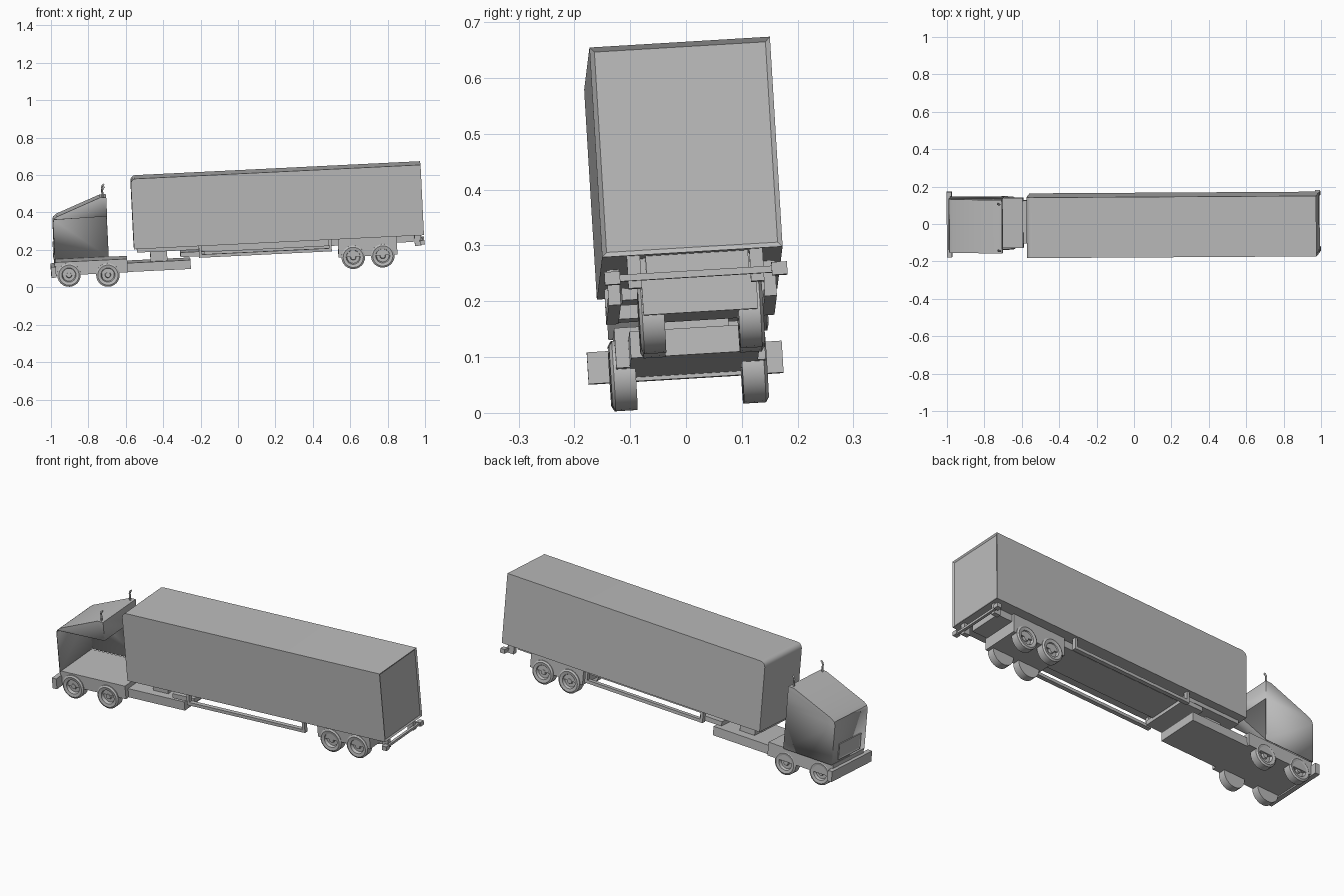
import bpy, bmesh, math
from mathutils import Matrix, Vector

old = bpy.data.objects.get("Cube")
if old:
    bpy.data.objects.remove(old)

# One plain grey for the whole vehicle
grey = bpy.data.materials.new("plain_grey")
grey.use_nodes = True
colour = (0.5, 0.5, 0.5, 1)
grey.diffuse_color = colour
grey.node_tree.nodes["Principled BSDF"].inputs["Base Color"].default_value = colour

# The vehicle stands on a slope: slight yaw, pitch and roll
TILT = (Matrix.Translation((0, 0, -0.004))
        @ Matrix.Rotation(math.radians(0.35), 4, 'Z')
        @ Matrix.Rotation(math.radians(-2.8), 4, 'Y')
        @ Matrix.Rotation(math.radians(3.45), 4, 'X'))
MID = 0.02          # centre line of the vehicle


def finish(name, bm, smooth=False):
    bmesh.ops.recalc_face_normals(bm, faces=bm.faces)
    bm.transform(TILT)
    mesh = bpy.data.meshes.new(name)
    bm.to_mesh(mesh)
    bm.free()
    mesh.materials.append(grey)
    ob = bpy.data.objects.new(name, mesh)
    bpy.context.scene.collection.objects.link(ob)
    if smooth:
        bpy.ops.object.select_all(action='DESELECT')
        ob.select_set(True)
        bpy.context.view_layer.objects.active = ob
        bpy.ops.object.shade_smooth_by_angle(angle=math.radians(35))
    return ob


def box_mesh(x, y, z):
    bm = bmesh.new()
    size = [b - a for a, b in (x, y, z)]
    centre = [(a + b) / 2 for a, b in (x, y, z)]
    bmesh.ops.create_cube(bm, size=1, matrix=Matrix.Translation(centre) @ Matrix.Diagonal((*size, 1)))
    return bm


def box(name, x, y, z):
    return finish(name, box_mesh(x, y, z))


def wide(half, mid=MID):
    return (mid - half, mid + half)


def facing(bm, direction):
    return max(bm.faces, key=lambda f: f.calc_center_median().dot(Vector(direction)))


def wheel(name, x, y, z, side):
    # Lathed tyre with a dished rim and raised hub
    profile = [(0, .014), (.013, .014), (.016, .004), (.033, .004), (.038, .019),
               (.054, .0225), (.063, .017), (.063, -.0225), (0, -.0225)]
    bm = bmesh.new()
    verts = [bm.verts.new((r, side * d, 0)) for r, d in profile]
    edges = [bm.edges.new(pair) for pair in zip(verts, verts[1:])]
    bmesh.ops.spin(bm, geom=verts + edges, axis=(0, 1, 0), cent=(0, 0, 0),
                   angle=math.tau, steps=24)
    bmesh.ops.remove_doubles(bm, verts=bm.verts, dist=1e-5)
    bm.transform(Matrix.Translation((x, y, z)))
    finish(name, bm, True)


# Trailer body: rounded front top edge and a recessed rear door
bm = box_mesh((-.546, 1.006), wide(.162), (.243, .62))
door = facing(bm, (1, 0, 0))
bmesh.ops.inset_region(bm, faces=[door], thickness=.012)
bmesh.ops.translate(bm, verts=door.verts, vec=(-.006, 0, 0))
front_top = [e for e in bm.edges if all(v.co.x < -.5 and v.co.z > .6 for v in e.verts)]
bmesh.ops.bevel(bm, geom=front_top, offset=.028, segments=5, profile=.5, affect='EDGES')
finish("trailer_body", bm, True)

# Trailer underframe
box("trailer_underframe", (-.2, .95), wide(.092, .028), (.205, .246))
box("trailer_axle_box", (.545, .86), wide(.103, .03), (.142, .246))
box("trailer_front_plate", (-.53, -.2), wide(.12), (.222, .246))
box("coupling_block", (-.46, -.37), wide(.07), (.165, .224))
box("coupling_step", (-.3, -.17), wide(.13), (.187, .212))

# Side guard rails with end posts
for side, label in ((-1, "right"), (1, "left")):
    y = wide(.011, MID + side * .14)
    box("side_rail_" + label, (-.2, .51), y, (.18, .197))
    for x, place in ((-.2, "front"), (.495, "rear")):
        box(f"rail_post_{place}_{label}", (x, x + .015), y, (.18, .244))

# Trailer rear bumper
box("rear_bumper", (.985, 1), wide(.162, .024), (.198, .21))
for side, label in ((-1, "right"), (1, "left")):
    box("rear_bumper_end_" + label, (.982, 1.008), wide(.014, .024 + side * .15), (.193, .216))
    box("rear_bumper_arm_" + label, (.955, .99), wide(.012, .024 + side * .11), (.185, .246))

# Wheels
for x, z, half, mid, label in ((-.9, .121, .118, .016, "cab_front"),
                               (-.692, .111, .118, .016, "cab_rear"),
                               (.623, .139, .089, .031, "trailer_front"),
                               (.781, .139, .089, .031, "trailer_rear")):
    wheel(f"{label}_wheel_right", x, mid - half, z, -1)
    wheel(f"{label}_wheel_left", x, mid + half, z, 1)

# Cab chassis, rear deck and front bumper
box("cab_chassis", (-.975, -.585), wide(.134), (.12, .192))
box("rear_deck", (-.585, -.247), wide(.115, .025), (.12, .168))
box("front_bumper", (-.994, -.968), wide(.175, .013), (.113, .17))

# Cab shell: front, sloped roof and rear header, open at the back and right
Y_RIGHT, Y_LEFT = -.122, .164
outline = [(-.973, .19), (-.973, .405), (-.968, .422), (-.95, .436),
           (-.715, .527), (-.681, .527), (-.681, .425)]
bm = bmesh.new()
right = [bm.verts.new((x, Y_RIGHT, z)) for x, z in outline]
left = [bm.verts.new((x, Y_LEFT, z)) for x, z in outline]
for i in range(len(outline) - 1):
    bm.faces.new((right[i], right[i + 1], left[i + 1], left[i]))
bm.faces.new(left + [bm.verts.new((-.681, Y_LEFT, .19))])
bm.faces.new(right[2:])
shell = finish("cab_shell", bm, True)
skin = shell.modifiers.new("Thickness", 'SOLIDIFY')
skin.thickness = .004

# Grille: framed panel low on the cab front
bm = box_mesh((-.978, -.97), wide(.095), (.205, .29))
panel = facing(bm, (-1, 0, 0))
bmesh.ops.inset_region(bm, faces=[panel], thickness=.008)
bmesh.ops.translate(bm, verts=panel.verts, vec=(.003, 0, 0))
finish("grille", bm)

# Exhaust stacks with bent tips
for y, label in ((-.106, "right"), (.144, "left")):
    curve = bpy.data.curves.new("stack_path", 'CURVE')
    curve.dimensions = '3D'
    curve.bevel_depth = .005
    curve.bevel_resolution = 1
    curve.use_fill_caps = True
    path = [(-.7, .515), (-.7, .565), (-.697, .575), (-.688, .583)]
    spline = curve.splines.new('POLY')
    spline.points.add(len(path) - 1)
    for point, (x, z) in zip(spline.points, path):
        point.co = (*(TILT @ Vector((x, y, z))), 1)
    curve.materials.append(grey)
    stack = bpy.data.objects.new("exhaust_stack_" + label, curve)
    bpy.context.scene.collection.objects.link(stack)
